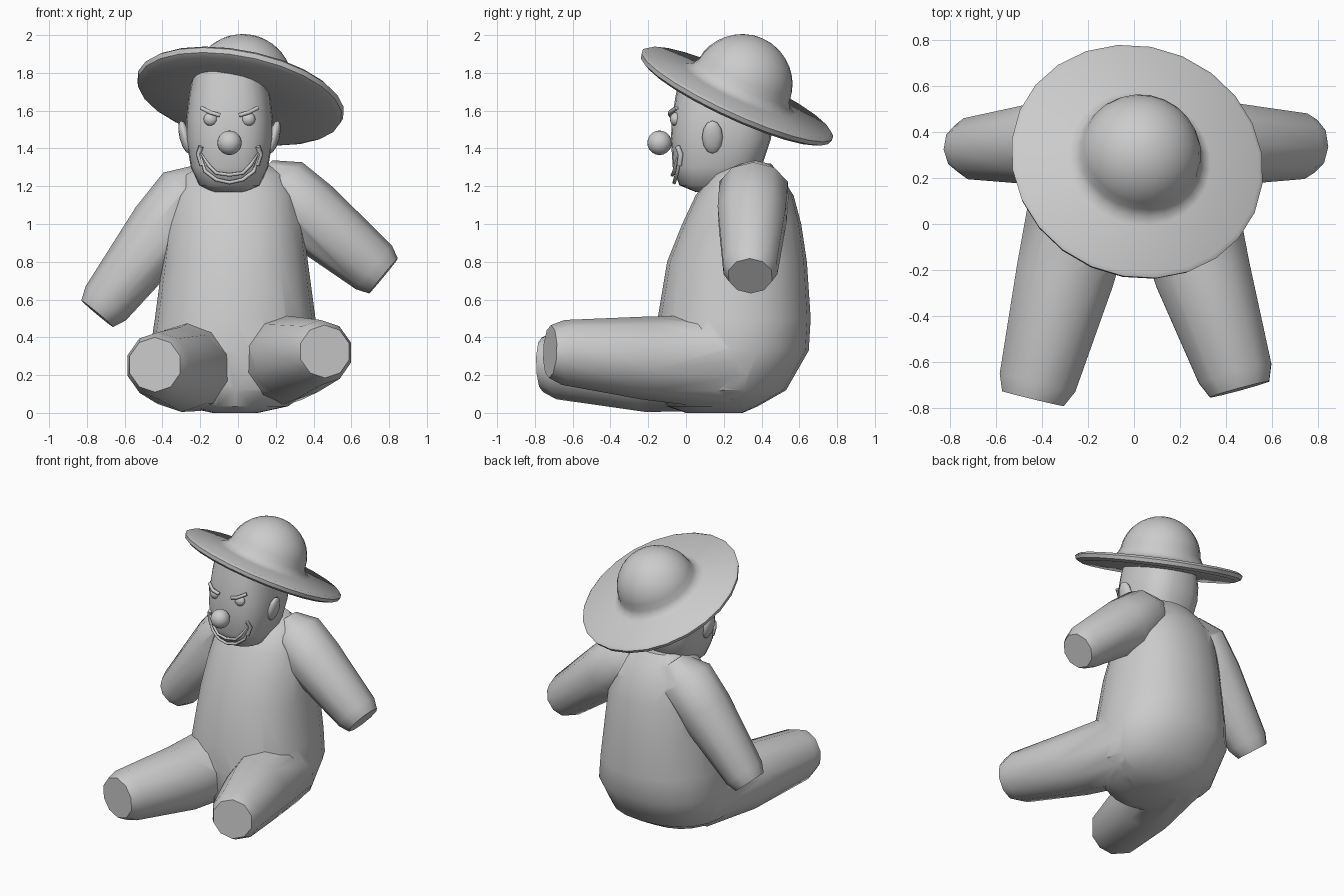
import bpy, math
from mathutils import Vector, Matrix

if "Cube" in bpy.data.objects:
    bpy.data.objects.remove(bpy.data.objects["Cube"])


def finish(ob, angle=40):
    bpy.ops.object.select_all(action='DESELECT')
    ob.select_set(True)
    bpy.context.view_layer.objects.active = ob
    bpy.ops.object.shade_smooth_by_angle(angle=math.radians(angle))
    return ob


def skin(name, rings):
    """Closed skin over equally sized rings of points."""
    n = len(rings[0])
    verts = [p for r in rings for p in r]
    faces = [(k * n + i, k * n + (i + 1) % n, (k + 1) * n + (i + 1) % n, (k + 1) * n + i)
             for k in range(len(rings) - 1) for i in range(n)]
    faces += [tuple(reversed(range(n))), tuple(range(len(verts) - n, len(verts)))]
    me = bpy.data.meshes.new(name)
    me.from_pydata(verts, [], faces)
    ob = bpy.data.objects.new(name, me)
    bpy.context.collection.objects.link(ob)
    return ob


def oval(z, hx, yf, yb, cx=0, p=2.0, n=20):
    """Horizontal superellipse from front yf to back yb."""
    pts = []
    for i in range(n):
        a = 2 * math.pi * i / n
        c, s = math.cos(a), math.sin(a)
        pts.append(Vector((cx + hx * math.copysign(abs(c) ** (2 / p), c),
                           (yf + yb) / 2 + (yb - yf) / 2 * math.copysign(abs(s) ** (2 / p), s), z)))
    return pts


def limb(name, path, n=10):
    """Tapered tube; path holds (x, y, z, radius)."""
    d = (Vector(path[-1][:3]) - Vector(path[0][:3])).normalized()
    q = d.to_track_quat('Z', 'Y')
    rings = [[Vector(p[:3]) + q @ Vector((p[3] * math.cos(2 * math.pi * (i + .5) / n),
                                          p[3] * math.sin(2 * math.pi * (i + .5) / n), 0))
              for i in range(n)] for p in path]
    return skin(name, rings)


def ball(name, loc, scale, rot=(0, 0, 0), seg=20):
    bpy.ops.mesh.primitive_uv_sphere_add(segments=seg, ring_count=seg // 2, location=loc, rotation=rot)
    ob = bpy.context.object
    ob.name = name
    ob.scale = scale
    return finish(ob, 60)


def tube(name, pts, radius, closed=False):
    cu = bpy.data.curves.new(name, 'CURVE')
    cu.dimensions = '3D'
    cu.bevel_depth = radius
    cu.bevel_resolution = 1
    cu.use_fill_caps = True
    sp = cu.splines.new('POLY')
    sp.points.add(len(pts) - 1)
    for p, c in zip(sp.points, pts):
        p.co = (*c, 1)
    sp.use_cyclic_u = closed
    ob = bpy.data.objects.new(name, cu)
    bpy.context.collection.objects.link(ob)
    return ob


# torso
body = skin("body", [oval(*r, cx=-.015, p=2.2) for r in [
    (0, .12, 0, .3), (.035, .28, -.1, .38), (.12, .4, -.15, .53), (.33, .45, -.17, .65),
    (.5, .425, -.15, .66), (.8, .385, -.1, .64), (1.0, .36, -.02, .61),
    (1.15, .33, .05, .57), (1.26, .27, .13, .5), (1.32, .17, .22, .45)]])

# arms and legs
limbs = [
    limb("left_arm", [(-.14, .37, 1.25, .1), (-.25, .36, 1.15, .19), (-.4, .35, .97, .185),
                      (-.7, .33, .58, .14), (-.745, .33, .525, .11)]),
    limb("right_arm", [(.12, .37, 1.26, .1), (.22, .36, 1.18, .19), (.38, .35, 1.05, .19),
                       (.72, .34, .77, .15), (.77, .34, .725, .12)]),
    limb("left_leg", [(-.17, .35, .28, .2), (-.2, .2, .26, .25), (-.3, -.22, .23, .225),
                      (-.42, -.69, .25, .178), (-.44, -.76, .255, .145)]),
    limb("right_leg", [(.17, .35, .28, .2), (.19, .2, .27, .25), (.3, -.22, .29, .22),
                       (.44, -.65, .32, .172), (.46, -.72, .325, .14)]),
]
bpy.context.view_layer.objects.active = body
for part in limbs:
    m = body.modifiers.new("union", 'BOOLEAN')
    m.operation = 'UNION'
    m.solver = 'EXACT'
    m.object = part
    bpy.ops.object.modifier_apply(modifier=m.name)
    bpy.data.objects.remove(part)
finish(body)

# head
HX = -.045
head = finish(skin("head", [oval(*r, cx=HX, p=2.6, n=24) for r in [
    (1.17, .09, .05, .2), (1.205, .16, -.035, .3), (1.3, .205, -.07, .4), (1.45, .23, -.08, .45),
    (1.55, .23, -.075, .46), (1.68, .215, -.055, .45), (1.81, .19, -.025, .42)]]), 50)

# paired face parts
for side, s in (("left", -1), ("right", 1)):
    ball(side + "_eye", (HX + s * .1, -.055, 1.555), (.037, .03, .036), seg=16)
    tube(side + "_brow", [(HX + s * .05, -.082, 1.575), (HX + s * .1, -.085, 1.59),
                          (HX + s * .15, -.05, 1.615)], .012)
    ball(side + "_ear", (HX + s * .235, .14, 1.46), (.03, .055, .09), (0, s * .25, 0), seg=12)
    tube(side + "_cheek_fold", [(HX + s * .15, -.045, 1.41), (HX + s * .165, -.028, 1.37),
                                (HX + s * .145, -.035, 1.31)], .014)
ball("nose", (HX, -.14, 1.43), (.065, .065, .065))

# grinning mouth rim
outer = [(-.16, -.03, 1.39), (-.13, -.045, 1.28), (-.07, -.058, 1.235), (0, -.062, 1.22)]
inner = [(0, -.072, 1.26), (-.07, -.066, 1.27), (-.11, -.055, 1.31)]
half = outer + inner
loop = [(HX + x, y, z) for x, y, z in outer]
loop += [(HX - x, y, z) for x, y, z in reversed(outer[:-1])]
loop += [(HX - x, y, z) for x, y, z in reversed(inner)]
loop += [(HX + x, y, z) for x, y, z in inner[1:]]
tube("mouth_rim", loop, .01, True)

# hat: turned profile, tilted
profile = [(.24, -.02), (.52, -.03), (.55, -.015), (.558, .01), (.54, .025), (.32, .04), (.285, .06)]
profile += [(.268 * math.cos(math.radians(a)), .07 + .268 * math.sin(math.radians(a)))
            for a in (5, 15, 25, 35, 45, 55, 65, 75, 83, 88)]
hat = skin("hat", [oval(z, r, -r, r, n=24) for r, z in profile])
hat.matrix_world = (Matrix.Translation((.012, .268, 1.675)) @
                    Vector((.2, .46, 1)).to_track_quat('Z', 'Y').to_matrix().to_4x4())
finish(hat, 40)
